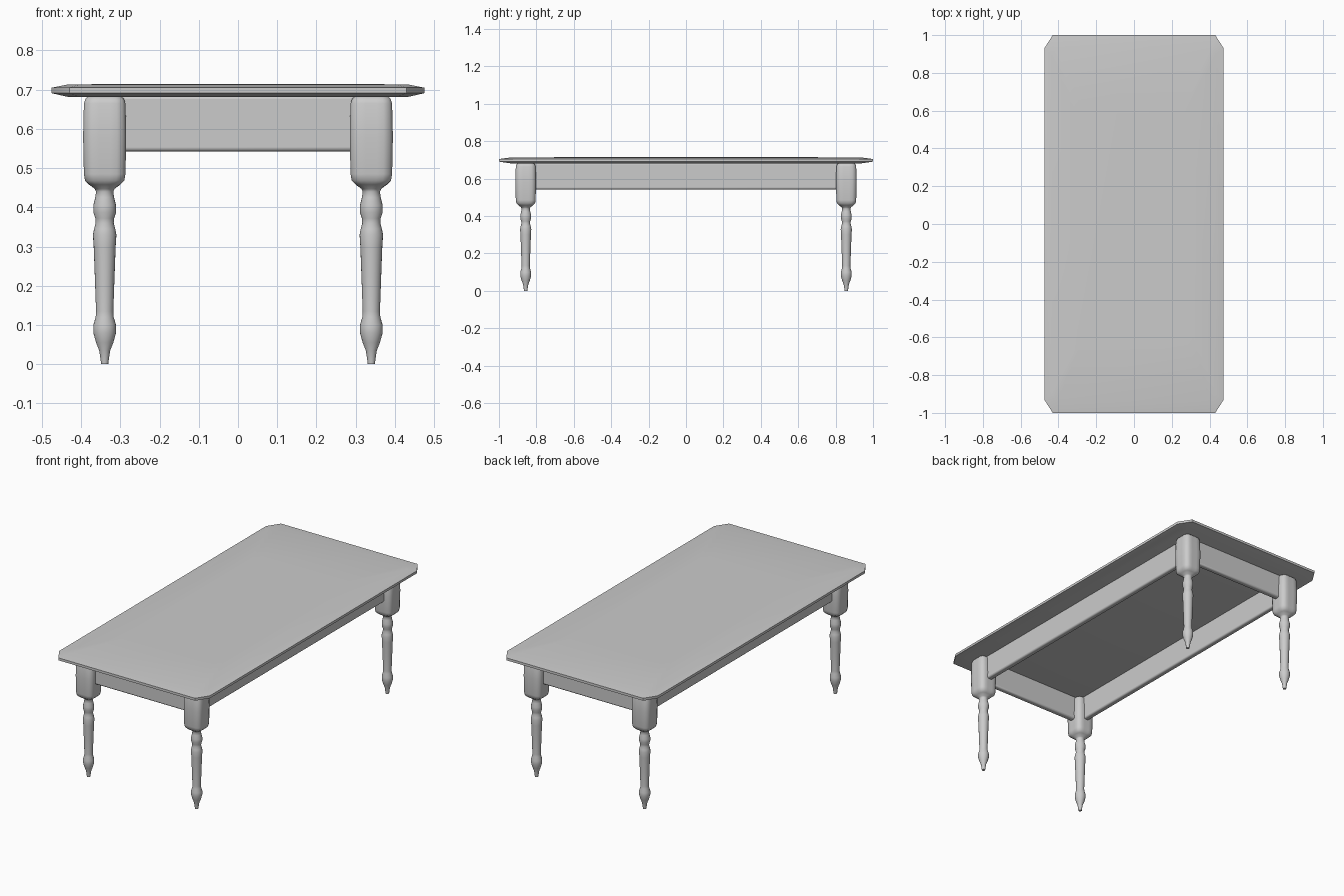
import bpy, bmesh, math

if "Cube" in bpy.data.objects:
    bpy.data.objects.remove(bpy.data.objects["Cube"])

grey = bpy.data.materials.new("light grey")
grey.diffuse_color = (0.6, 0.6, 0.6, 1)
grey.use_nodes = True
grey.node_tree.nodes["Principled BSDF"].inputs["Base Color"].default_value = grey.diffuse_color


def loft(name, rings, angle):
    """Skin a stack of equal-length rings and cap both ends."""
    bm = bmesh.new()
    loops = [[bm.verts.new(p) for p in ring] for ring in rings]
    n = len(loops[0])
    for a, b in zip(loops, loops[1:]):
        for i in range(n):
            j = (i + 1) % n
            bm.faces.new((a[i], a[j], b[j], b[i]))
    bm.faces.new(loops[0][::-1])
    bm.faces.new(loops[-1])
    bmesh.ops.recalc_face_normals(bm, faces=bm.faces)
    mesh = bpy.data.meshes.new(name)
    bm.to_mesh(mesh)
    bm.free()
    mesh.materials.append(grey)
    obj = bpy.data.objects.new(name, mesh)
    bpy.context.collection.objects.link(obj)
    smooth(obj, angle)
    return obj


def smooth(obj, angle):
    bpy.ops.object.select_all(action='DESELECT')
    obj.select_set(True)
    bpy.context.view_layer.objects.active = obj
    bpy.ops.object.shade_smooth_by_angle(angle=math.radians(angle))


def cut_rect(x, y, cx, cy, z):
    """Rectangle with cut corners."""
    return [(x, -y + cy, z), (x, y - cy, z), (x - cx, y, z), (-x + cx, y, z),
            (-x, y - cy, z), (-x, -y + cy, z), (-x + cx, -y, z), (x - cx, -y, z)]


# Tabletop: thin slab with bevelled rim and cut corners
loft("tabletop", [
    cut_rect(0.435, 0.94, 0.03, 0.045, 0.682),
    cut_rect(0.475, 1.0, 0.045, 0.07, 0.691),
    cut_rect(0.475, 1.0, 0.045, 0.07, 0.705),
    cut_rect(0.435, 0.94, 0.03, 0.045, 0.713),
    cut_rect(0.30, 0.60, 0.03, 0.045, 0.715)], 50)

# Leg profile: height, radius, squareness (1 = chamfered block, 0 = turned)
PROFILE = [
    (0.0, 0.009, 0), (0.008, 0.010, 0), (0.035, 0.014, 0), (0.055, 0.022, 0),
    (0.08, 0.029, 0), (0.10, 0.029, 0), (0.12, 0.023, 0), (0.135, 0.022, 0),
    (0.22, 0.025, 0), (0.30, 0.028, 0), (0.33, 0.030, 0), (0.345, 0.027, 0),
    (0.36, 0.023, 0), (0.372, 0.024, 0), (0.387, 0.029, 0), (0.405, 0.029, 0),
    (0.425, 0.024, 0), (0.44, 0.022, 0), (0.447, 0.025, 0.2),
    (0.458, 0.040, 0.8), (0.468, 0.050, 1), (0.485, 0.053, 1),
    (0.58, 0.055, 1), (0.665, 0.053, 1), (0.677, 0.049, 1), (0.684, 0.040, 1)]
SIDES = 24


def leg_ring(cx, cy, z, r, sq):
    ring = []
    for i in range(SIDES):
        a = math.tau * i / SIDES
        c, s = math.cos(a), math.sin(a)
        block = min(1 / max(abs(c), abs(s)), 1.74 / (abs(c) + abs(s)))
        d = r * (1 + sq * (block - 1))
        ring.append((cx + d * c, cy + d * s, z))
    return ring


for sy, end in ((-1, "front"), (1, "back")):
    for sx, side in ((-1, "left"), (1, "right")):
        loft(f"{end}_{side}_leg",
             [leg_ring(sx * 0.34, sy * 0.857, *p) for p in PROFILE], 50)


# Aprons: rounded boards running between the leg blocks
def apron(name, loc, size):
    bpy.ops.mesh.primitive_cube_add(size=1, location=loc)
    obj = bpy.context.object
    obj.name = name
    obj.scale = size
    bpy.ops.object.transform_apply(location=False, rotation=False, scale=True)
    obj.data.materials.append(grey)
    bevel = obj.modifiers.new("rounded edges", 'BEVEL')
    bevel.width = 0.009
    bevel.segments = 3
    smooth(obj, 50)


for s, end, side in ((-1, "front", "left"), (1, "back", "right")):
    apron(f"{end}_apron", (0, s * 0.857, 0.614), (0.64, 0.032, 0.142))
    apron(f"{side}_apron", (s * 0.34, 0, 0.614), (0.032, 1.68, 0.142))
